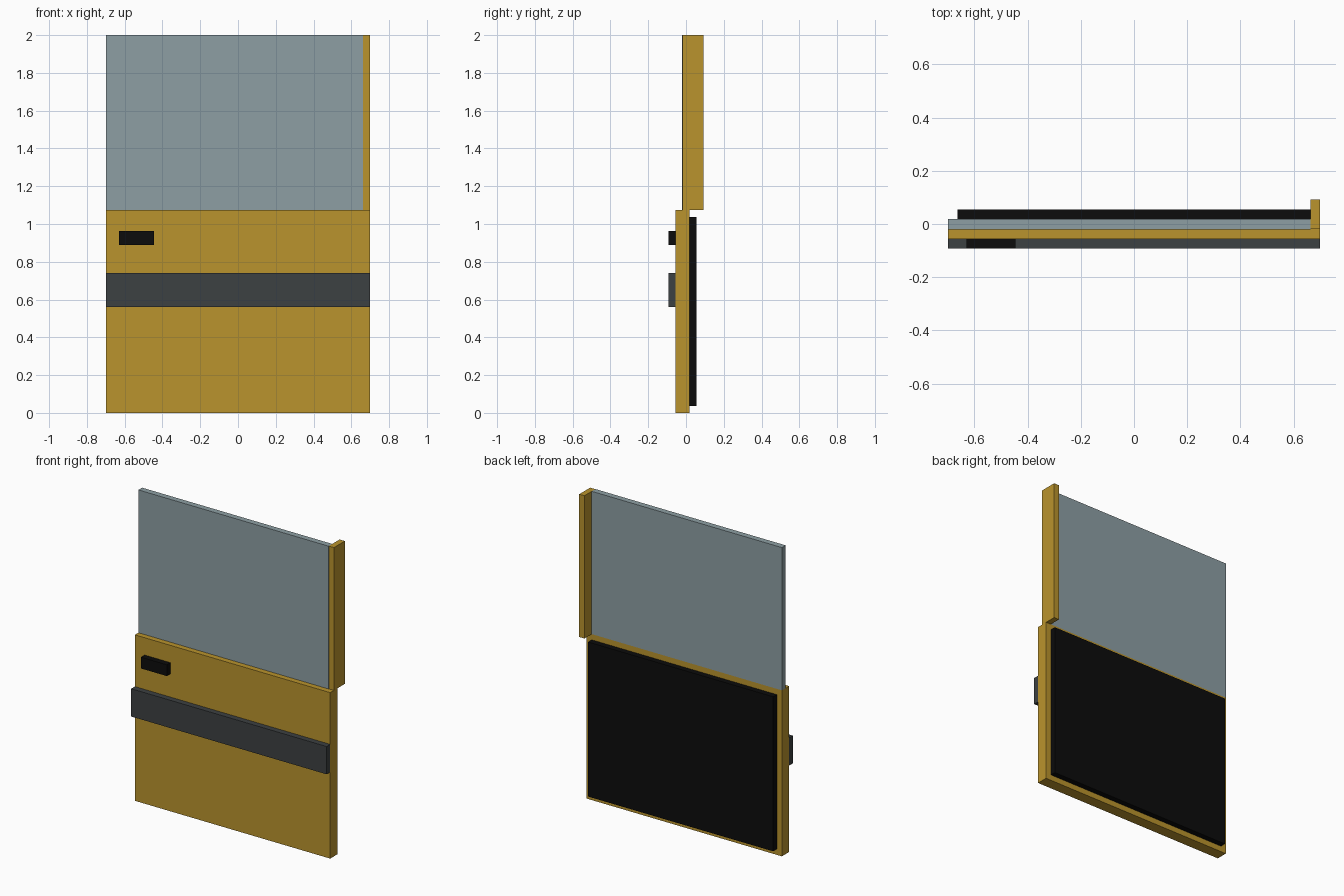
import bpy
import bmesh
from mathutils import Vector

cube = bpy.data.objects.get("Cube")
if cube:
    bpy.data.objects.remove(cube, do_unlink=True)


def material(name, rgb):
    mat = bpy.data.materials.new(name)
    mat.use_nodes = True
    colour = (*rgb, 1.0)
    mat.diffuse_color = colour
    node = next(n for n in mat.node_tree.nodes if n.type == 'BSDF_PRINCIPLED')
    node.inputs["Base Color"].default_value = colour
    return mat


def box(name, x, y, z, mat):
    """Box spanning the given (low, high) ranges."""
    low, high = (Vector(c) for c in zip(x, y, z))
    bm = bmesh.new()
    bmesh.ops.create_cube(bm, size=1)
    bmesh.ops.scale(bm, vec=high - low, verts=bm.verts)
    mesh = bpy.data.meshes.new(name)
    bm.to_mesh(mesh)
    bm.free()
    mesh.materials.append(mat)
    obj = bpy.data.objects.new(name, mesh)
    obj.location = (low + high) / 2
    bpy.context.collection.objects.link(obj)
    return obj


gold = material("gold paint", (0.49, 0.295, 0.026))
glass = material("grey blue glass", (0.27, 0.347, 0.372))
grey = material("dark grey trim", (0.046, 0.052, 0.054))
black = material("black plastic", (0.0035, 0.0035, 0.0035))

side = 0.7       # half width of the door
t = 0.037        # common plate thickness
sill = 1.075     # top of the lower door
front = -0.056   # outer face of the lower door
back = front + 2 * t

# Lower door and the lining set in from its edges
box("door_panel", (-side, side), (front, back), (0, sill), gold)
box("inner_lining", (t - side, side - t), (back, back + t), (t, sill - t), black)

# Window and its upright frame post
box("window", (-side, side - t), (-0.02, back), (sill, 2), glass)
box("window_post", (side - t, side), (-0.018, 0.093), (sill, 2), gold)

# Outer fittings
box("side_trim", (-side, side), (front - t, front), (0.56, 0.74), grey)
box("door_handle", (-0.63, -0.445), (front - t, front), (0.89, 0.963), black)
